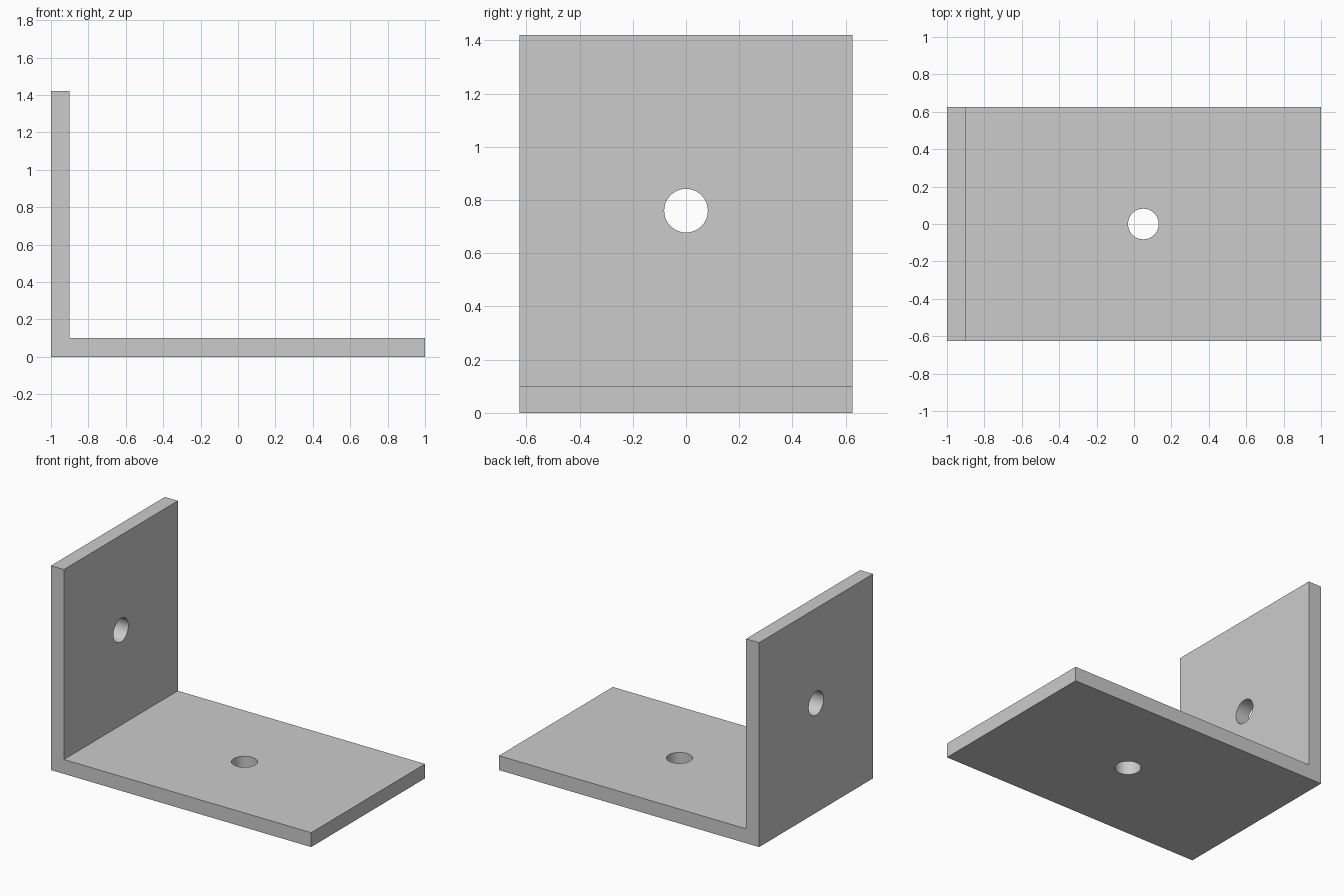
import bpy
import bmesh
from math import pi, radians
from mathutils import Matrix

LENGTH, WIDTH, HEIGHT, THICK = 2.0, 1.25, 1.42, 0.10
HOLE_RADIUS = 0.082

default_cube = bpy.data.objects.get("Cube")
if default_cube:
    bpy.data.objects.remove(default_cube, do_unlink=True)

# Single grey metal
grey = bpy.data.materials.new("grey metal")
grey.use_nodes = True
grey.diffuse_color = (0.6, 0.6, 0.6, 1)
grey.node_tree.nodes["Principled BSDF"].inputs["Base Color"].default_value = grey.diffuse_color


def add_object(name, bm):
    bmesh.ops.recalc_face_normals(bm, faces=bm.faces)
    mesh = bpy.data.meshes.new(name)
    bm.to_mesh(mesh)
    bm.free()
    mesh.materials.append(grey)
    obj = bpy.data.objects.new(name, mesh)
    bpy.context.collection.objects.link(obj)
    return obj


def drill(obj, centre, rotation):
    """Cut a round hole through the plate at centre."""
    bm = bmesh.new()
    bmesh.ops.create_cone(bm, cap_ends=True, segments=48, radius1=HOLE_RADIUS,
                          radius2=HOLE_RADIUS, depth=THICK * 3,
                          matrix=Matrix.Translation(centre) @ rotation)
    cutter = add_object("hole_cutter", bm)
    cutter.hide_render = True
    mod = obj.modifiers.new("hole", 'BOOLEAN')
    mod.operation = 'DIFFERENCE'
    mod.solver = 'EXACT'
    mod.object = cutter
    bpy.ops.object.modifier_apply(modifier=mod.name)
    bpy.data.objects.remove(cutter, do_unlink=True)


# L-shaped profile extruded across the width
left, right = -LENGTH / 2, LENGTH / 2
profile = [(left, 0), (right, 0), (right, THICK), (left + THICK, THICK),
           (left + THICK, HEIGHT), (left, HEIGHT)]
bm = bmesh.new()
face = bm.faces.new([bm.verts.new((x, -WIDTH / 2, z)) for x, z in profile])
extruded = bmesh.ops.extrude_face_region(bm, geom=[face])["geom"]
bmesh.ops.translate(bm, vec=(0, WIDTH, 0),
                    verts=[v for v in extruded if isinstance(v, bmesh.types.BMVert)])
bracket = add_object("angle_bracket", bm)

bpy.ops.object.select_all(action='DESELECT')
bracket.select_set(True)
bpy.context.view_layer.objects.active = bracket

# Bolt holes centred in each inner plate face
drill(bracket, (THICK / 2, 0, THICK / 2), Matrix.Identity(4))
drill(bracket, (left + THICK / 2, 0, (HEIGHT + THICK) / 2), Matrix.Rotation(pi / 2, 4, 'Y'))

bpy.ops.object.shade_smooth_by_angle(angle=radians(30))
